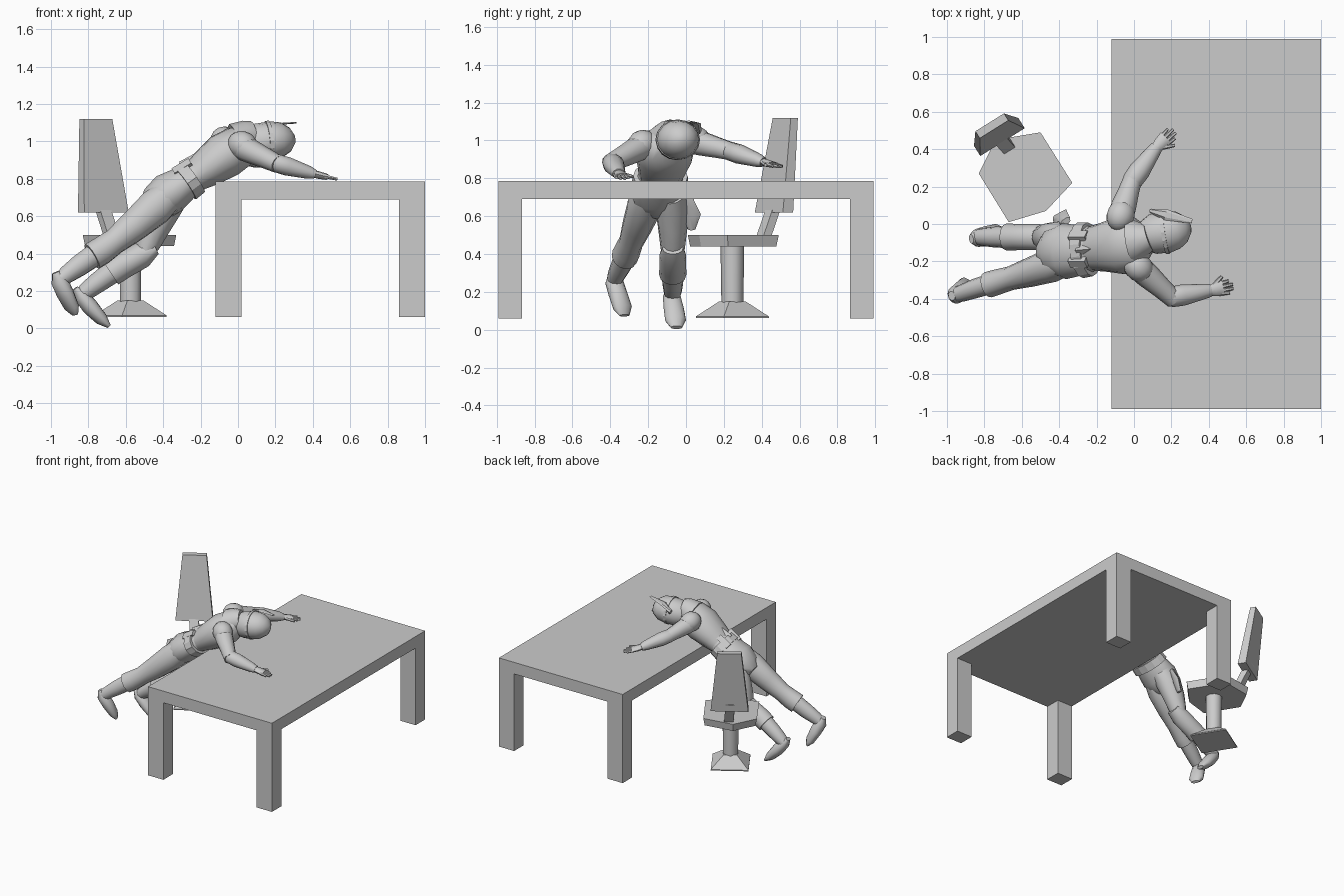
import bpy, bmesh, math
from mathutils import Vector, Matrix


def finish(name, bm, smooth=True):
    bmesh.ops.recalc_face_normals(bm, faces=bm.faces)
    me = bpy.data.meshes.new(name)
    bm.to_mesh(me)
    bm.free()
    ob = bpy.data.objects.new(name, me)
    bpy.context.collection.objects.link(ob)
    if smooth:
        bpy.ops.object.select_all(action='DESELECT')
        ob.select_set(True)
        bpy.context.view_layer.objects.active = ob
        bpy.ops.object.shade_smooth_by_angle(angle=math.radians(50))
    return ob


def loft(name, rings, sides=12, smooth=True):
    """Tube through rings (x, y, z, half width, half depth)."""
    bm = bmesh.new()
    pts = [Vector(r[:3]) for r in rings]
    loops = []
    for i, r in enumerate(rings):
        t = (pts[min(i + 1, len(pts) - 1)] - pts[max(i - 1, 0)]).normalized()
        side = t.cross(Vector((0, 0, 1))).normalized()
        up = side.cross(t)
        loops.append([bm.verts.new(pts[i] + side * r[3] * math.cos(a) + up * r[4] * math.sin(a))
                      for a in (2 * math.pi * k / sides for k in range(sides))])
    for a, b in zip(loops, loops[1:]):
        for k in range(sides):
            j = (k + 1) % sides
            bm.faces.new((a[k], a[j], b[j], b[k]))
    bm.faces.new(loops[0])
    bm.faces.new(loops[-1])
    return finish(name, bm, smooth)


def box(name, lo, hi):
    bm = bmesh.new()
    bmesh.ops.create_cube(bm, size=1)
    lo, hi = Vector(lo), Vector(hi)
    for v in bm.verts:
        v.co = (lo + hi) / 2 + Vector(v.co[i] * (hi - lo)[i] for i in range(3))
    return finish(name, bm, False)


def slab(name, sections, rot=0.0):
    """Stack of rectangles (x, y, z, half width, half depth) turned about z."""
    bm = bmesh.new()
    u = Vector((math.cos(rot), math.sin(rot), 0))
    v = Vector((-u.y, u.x, 0))
    loops = [[bm.verts.new(Vector(s[:3]) + u * s[3] * a + v * s[4] * b)
              for a, b in ((-1, -1), (1, -1), (1, 1), (-1, 1))] for s in sections]
    for a, b in zip(loops, loops[1:]):
        for k in range(4):
            j = (k + 1) % 4
            bm.faces.new((a[k], a[j], b[j], b[k]))
    bm.faces.new(loops[0])
    bm.faces.new(loops[-1])
    return finish(name, bm, False)


def ball(name, centre, size, axis=(0, 0, 1)):
    bm = bmesh.new()
    q = Vector(axis).to_track_quat('Z', 'Y').to_matrix().to_4x4()
    m = Matrix.Translation(centre) @ q @ Matrix.Diagonal((*size, 1))
    bmesh.ops.create_uvsphere(bm, u_segments=14, v_segments=9, radius=1, matrix=m)
    return finish(name, bm)


# Table
box("table_top", (-0.12, -0.99, 0.69), (1, 0.99, 0.785))
for x in (-0.12, 0.862):
    for y in (-0.99, 0.866):
        box("table_leg", (x, y, 0.06), (x + 0.138, y + 0.124, 0.69))

# Chair: base, column, six-sided seat, neck and leaning back
turn = math.radians(32)
slab("chair_base", [(-0.575, 0.245, 0.062, 0.14, 0.14), (-0.575, 0.245, 0.07, 0.14, 0.14),
                    (-0.575, 0.245, 0.15, 0.05, 0.05)], turn)
bm = bmesh.new()
bmesh.ops.create_cone(bm, cap_ends=True, segments=10, radius1=0.058, radius2=0.063, depth=0.32,
                      matrix=Matrix.Translation((-0.575, 0.245, 0.295)))
finish("chair_column", bm)
bm = bmesh.new()
outline = [(-0.67, 0.01), (-0.47, 0.07), (-0.33, 0.22), (-0.50, 0.49), (-0.74, 0.45), (-0.83, 0.27)]
seat = bm.faces.new([bm.verts.new((x, y, 0.50)) for x, y in outline])
ext = bmesh.ops.extrude_face_region(bm, geom=[seat])
low = [v for v in ext["geom"] if isinstance(v, bmesh.types.BMVert)]
for v in low:
    v.co = Vector((-0.575 + (v.co.x + 0.575) * 0.95, 0.245 + (v.co.y - 0.245) * 0.95, 0.44))
finish("chair_seat", bm, False)
slab("chair_neck", [(-0.665, 0.40, 0.46, 0.035, 0.025), (-0.735, 0.475, 0.68, 0.035, 0.025)], turn)
slab("chair_back", [(-0.72, 0.465, 0.62, 0.14, 0.032), (-0.76, 0.525, 1.12, 0.09, 0.022)], turn)

# Torso, belt and pouches
loft("pelvis", [(-0.49, -0.155, 0.63, 0.07, 0.06), (-0.44, -0.15, 0.665, 0.13, 0.10),
                (-0.37, -0.145, 0.72, 0.15, 0.115), (-0.29, -0.14, 0.775, 0.135, 0.095),
                (-0.22, -0.13, 0.825, 0.12, 0.085)])
loft("chest", [(-0.25, -0.135, 0.80, 0.115, 0.08), (-0.17, -0.125, 0.855, 0.13, 0.105),
               (-0.07, -0.115, 0.925, 0.155, 0.125), (0.01, -0.10, 0.975, 0.145, 0.115),
               (0.07, -0.085, 1.005, 0.08, 0.07)], 14)
loft("belt", [(-0.285, -0.14, 0.775, 0.15, 0.105), (-0.235, -0.135, 0.81, 0.145, 0.10)], 14, False)
for y in (-0.20, -0.07):
    loft("belt_pouch", [(-0.34, y, 0.83, 0.035, 0.03), (-0.25, y, 0.885, 0.035, 0.03)], 4, False)
loft("back_strap", [(-0.30, -0.14, 0.865, 0.03, 0.03), (-0.19, -0.13, 0.93, 0.03, 0.025)], 4, False)
loft("collar", [(-0.01, -0.09, 1.00, 0.125, 0.10), (0.05, -0.08, 1.025, 0.09, 0.09),
                (0.08, -0.07, 1.03, 0.075, 0.08)], 12)

# Helmet lying along the body, face to the table, with a side fin
loft("helmet", [(0.06, -0.065, 0.985, 0.085, 0.085), (0.10, -0.055, 0.995, 0.107, 0.10),
                (0.18, -0.04, 1.005, 0.113, 0.103), (0.235, -0.032, 1.008, 0.10, 0.093),
                (0.28, -0.027, 1.01, 0.068, 0.063), (0.305, -0.025, 1.012, 0.02, 0.02)], 16)
loft("helmet_rim", [(0.155, -0.045, 1.003, 0.118, 0.107), (0.175, -0.042, 1.005, 0.118, 0.107)], 16, False)
loft("helmet_fin", [(0.09, 0.07, 1.05, 0.012, 0.02), (0.17, 0.05, 1.09, 0.03, 0.006),
                    (0.31, 0.015, 1.10, 0.012, 0.005)], 6, False)

# Legs
loft("right_thigh", [(-0.36, -0.20, 0.72, 0.075, 0.085), (-0.44, -0.22, 0.65, 0.092, 0.10),
                     (-0.56, -0.26, 0.545, 0.078, 0.085), (-0.66, -0.29, 0.465, 0.064, 0.07),
                     (-0.73, -0.31, 0.415, 0.068, 0.076), (-0.78, -0.325, 0.385, 0.07, 0.076)])
loft("right_boot", [(-0.75, -0.315, 0.405, 0.055, 0.062), (-0.85, -0.345, 0.335, 0.052, 0.058),
                    (-0.92, -0.37, 0.285, 0.046, 0.048), (-0.955, -0.38, 0.255, 0.04, 0.04)])
loft("left_thigh", [(-0.34, -0.08, 0.72, 0.075, 0.085), (-0.40, -0.075, 0.65, 0.09, 0.10),
                    (-0.45, -0.07, 0.54, 0.078, 0.085), (-0.48, -0.07, 0.46, 0.068, 0.07),
                    (-0.50, -0.07, 0.40, 0.06, 0.05)])
loft("left_shin", [(-0.44, -0.07, 0.43, 0.055, 0.035), (-0.51, -0.07, 0.395, 0.07, 0.07),
                   (-0.62, -0.07, 0.335, 0.07, 0.073), (-0.68, -0.07, 0.295, 0.073, 0.072)])
loft("left_boot", [(-0.66, -0.07, 0.31, 0.06, 0.062), (-0.75, -0.07, 0.245, 0.055, 0.055),
                   (-0.81, -0.07, 0.20, 0.048, 0.048), (-0.845, -0.07, 0.175, 0.04, 0.035)])
loft("right_foot", [(-0.975, -0.385, 0.30, 0.025, 0.02), (-0.955, -0.38, 0.255, 0.048, 0.045),
                    (-0.925, -0.36, 0.19, 0.052, 0.045), (-0.89, -0.335, 0.115, 0.056, 0.034),
                    (-0.872, -0.325, 0.075, 0.03, 0.012)])
loft("left_foot", [(-0.87, -0.08, 0.215, 0.025, 0.015), (-0.84, -0.075, 0.175, 0.048, 0.04),
                   (-0.79, -0.065, 0.115, 0.054, 0.045), (-0.73, -0.055, 0.05, 0.056, 0.035),
                   (-0.69, -0.05, 0.012, 0.03, 0.012)])
loft("holster", [(-0.37, 0.005, 0.70, 0.04, 0.02), (-0.39, 0.025, 0.61, 0.06, 0.02),
                 (-0.42, 0.03, 0.53, 0.02, 0.015)], 8)

# Arms: shoulder plate, sleeve, forearm and hand with fingers
arms = {"right": [(0.0, -0.21, 0.98), (0.20, -0.39, 0.885), (0.41, -0.355, 0.825), (0.53, -0.33, 0.798)],
        "left": [(-0.08, 0.02, 1.00), (-0.01, 0.23, 0.945), (0.12, 0.41, 0.885), (0.215, 0.50, 0.86)]}
for side, joints in arms.items():
    s, e, w, h = map(Vector, joints)
    s1 = s.lerp(e, 0.35)
    loft(side + "_upper_arm", [(*s, 0.068, 0.07), (*s1, 0.068, 0.065), (*s.lerp(e, 0.75), 0.056, 0.055),
                               (*s.lerp(e, 1.08), 0.05, 0.048)], 10)
    loft(side + "_forearm", [(*e.lerp(w, -0.12), 0.04, 0.036), (*e, 0.055, 0.05),
                             (*e.lerp(w, 0.3), 0.057, 0.052), (*e.lerp(w, 0.85), 0.04, 0.036),
                             (*w, 0.034, 0.026)], 10)
    loft(side + "_hand", [(*e.lerp(w, 0.9), 0.025, 0.02), (*w.lerp(h, 0.2), 0.036, 0.02),
                          (*w.lerp(h, 0.55), 0.042, 0.016)], 8)
    across = (h - w).cross(Vector((0, 0, 1))).normalized()
    for k, reach in ((-0.03, 0.85), (-0.008, 1.0), (0.015, 0.98), (0.034, 0.8)):
        loft(side + "_finger", [(*(w.lerp(h, 0.4) + across * k * 0.8), 0.012, 0.012),
                                (*(w.lerp(h, reach) + across * k), 0.008, 0.008)], 6)
    inner = -1 if side == "right" else 1
    loft(side + "_thumb", [(*(w.lerp(h, 0.15) + across * inner * 0.02), 0.014, 0.012),
                           (*(w.lerp(h, 0.6) + across * inner * 0.06), 0.009, 0.009)], 6)
    ball(side + "_shoulder_plate", s.lerp(e, 0.12) + Vector((0, 0, 0.012)), (0.075, 0.075, 0.085), e - s)
